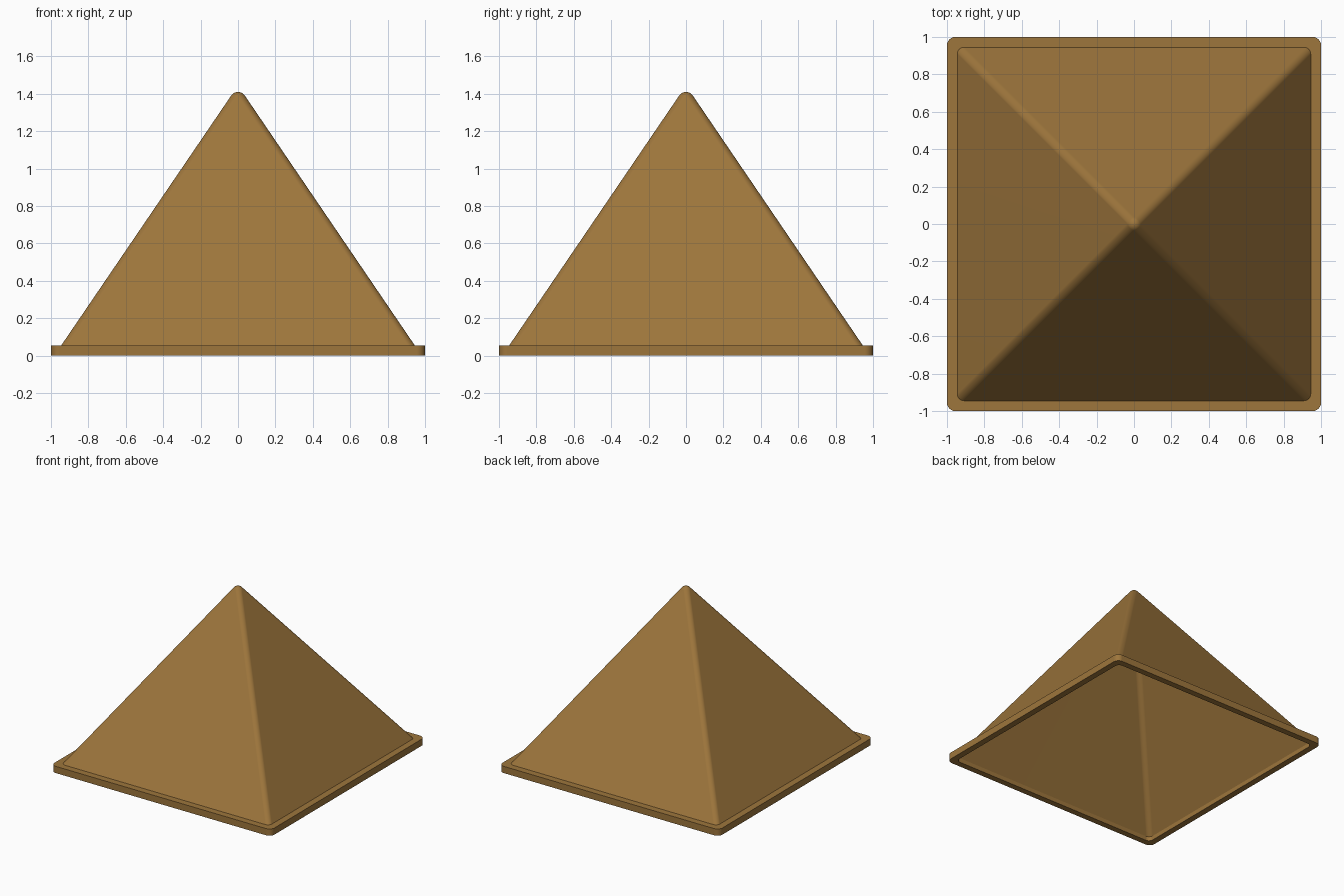
import bpy, bmesh, math

if "Cube" in bpy.data.objects:
    bpy.data.objects.remove(bpy.data.objects["Cube"])

SLOPE = 1.47        # rise over run of the pyramid faces
CAP_R = 0.044       # radius of the rounded tip
ANG = math.atan(SLOPE)
EDGE_R = CAP_R * math.sin(ANG)   # plan radius of the rounded ridges

wood = bpy.data.materials.new("warm brown")
wood.diffuse_color = (0.34, 0.18, 0.045, 1)
wood.use_nodes = True
wood.node_tree.nodes["Principled BSDF"].inputs["Base Color"].default_value = wood.diffuse_color


def rounded_square(h, r, n=6):
    """Counter-clockwise outline of a square of half size h, corner radius r."""
    pts = []
    for k, (sx, sy) in enumerate(((1, 1), (-1, 1), (-1, -1), (1, -1))):
        for i in range(n + 1):
            a = math.pi / 2 * (k + i / n)
            pts.append((sx * (h - r) + r * math.cos(a), sy * (h - r) + r * math.sin(a)))
    return pts


def loft(bm, rings):
    """Skin a list of (half size, z, corner radius) rings."""
    loops = [[bm.verts.new((x, y, z)) for x, y in rounded_square(h, r)] for h, z, r in rings]
    for a, b in zip(loops, loops[1:]):
        for i in range(len(a)):
            j = (i + 1) % len(a)
            bm.faces.new((a[i], a[j], b[j], b[i]))


def finish(name, bm):
    bmesh.ops.remove_doubles(bm, verts=bm.verts, dist=1e-5)
    me = bpy.data.meshes.new(name)
    bm.to_mesh(me)
    bm.free()
    ob = bpy.data.objects.new(name, me)
    bpy.context.collection.objects.link(ob)
    me.materials.append(wood)
    bpy.ops.object.select_all(action='DESELECT')
    ob.select_set(True)
    bpy.context.view_layer.objects.active = ob
    bpy.ops.object.shade_smooth_by_angle(angle=math.radians(30))
    wn = ob.modifiers.new("even_shading", 'WEIGHTED_NORMAL')
    wn.keep_sharp = True


def pyramid(h, z):
    """Rings from the base up over a spherical tip."""
    apex = z + h * SLOPE
    centre = apex - CAP_R / math.cos(ANG)
    rings = [(h, z, EDGE_R)]
    for i in range(7):
        a = ANG * (1 - i / 6)
        r = CAP_R * math.sin(a)
        rings.append((r, centre + CAP_R * math.cos(a), r))
    return rings


# Hollow pyramid cover: outer skin and inner skin
bm = bmesh.new()
loft(bm, pyramid(0.945, 0.055))
loft(bm, pyramid(0.95, 0.035)[::-1])
finish("pyramid_shell", bm)

# Flat rim around the base
bm = bmesh.new()
loft(bm, [(0.95, 0.035, EDGE_R), (0.95, 0, EDGE_R), (1, 0, 0.045),
          (1, 0.055, 0.045), (0.945, 0.055, EDGE_R)])
finish("base_rim", bm)
